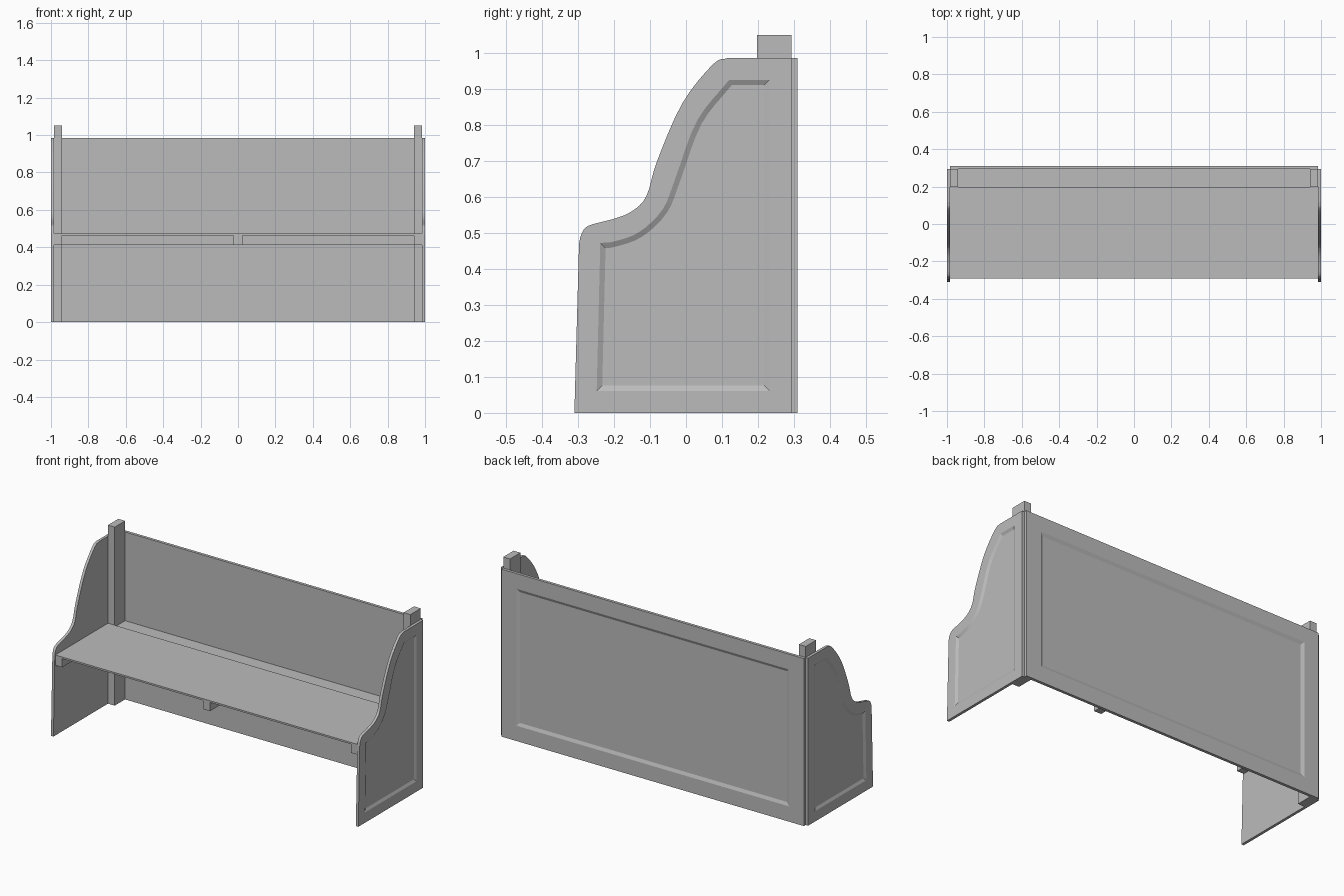
import bpy, bmesh
from mathutils import Vector, Matrix

cube = bpy.data.objects.get("Cube")
if cube:
    bpy.data.objects.remove(cube)

GREY = (0.5, 0.5, 0.5, 1.0)
mat = bpy.data.materials.new("plain_grey")
mat.use_nodes = True
mat.diffuse_color = GREY
mat.node_tree.nodes["Principled BSDF"].inputs["Base Color"].default_value = GREY


def finish(name, bm):
    mesh = bpy.data.meshes.new(name)
    bm.to_mesh(mesh)
    bm.free()
    mesh.materials.append(mat)
    obj = bpy.data.objects.new(name, mesh)
    bpy.context.scene.collection.objects.link(obj)
    return obj


def box(name, lo, hi):
    """Axis-aligned block between two corners."""
    lo, hi = Vector(lo), Vector(hi)
    bm = bmesh.new()
    bmesh.ops.create_cube(bm, size=1)
    bmesh.ops.scale(bm, vec=hi - lo, verts=bm.verts)
    bmesh.ops.translate(bm, vec=(lo + hi) / 2, verts=bm.verts)
    return finish(name, bm)


def smooth(points, steps=4):
    """Catmull-Rom curve through the points."""
    p = [Vector(q) for q in points]
    p = [2 * p[0] - p[1]] + p + [2 * p[-1] - p[-2]]
    out = []
    for a, b, c, d in zip(p, p[1:], p[2:], p[3:]):
        for i in range(steps):
            t = i / steps
            out.append(b + (c - a) * t / 2 + (2 * a - 5 * b + 4 * c - d) * t * t / 2
                       + (3 * b - a - 3 * c + d) * t ** 3 / 2)
    return out + [p[-2]]


def panel(name, outline, groove, thick, bevel, depth, matrix):
    """Board in local XY, its outer face (+Z) carrying a sunken field with sloped sides."""
    bm = bmesh.new()

    def loop(points, z):
        vs = [bm.verts.new((p[0], p[1], z)) for p in points]
        return vs, [bm.edges.new((vs[i - 1], v)) for i, v in enumerate(vs)]

    front, front_edges = loop(outline, thick)
    rim, rim_edges = loop(groove, thick)
    back, _ = loop(outline, 0)
    bmesh.ops.triangle_fill(bm, edges=front_edges + rim_edges, use_beauty=True, normal=(0, 0, 1))
    for i in range(len(front)):
        bm.faces.new((front[i - 1], front[i], back[i], back[i - 1]))
    bm.faces.new(back)
    field = bm.faces.new(rim)
    field.normal_update()
    bmesh.ops.inset_individual(bm, faces=[field], thickness=bevel, use_even_offset=True)
    bmesh.ops.translate(bm, vec=(0, 0, -depth), verts=field.verts)
    bmesh.ops.transform(bm, matrix=matrix, verts=bm.verts)
    bmesh.ops.recalc_face_normals(bm, faces=bm.faces)
    return finish(name, bm)


INNER, BACK, TOP = 0.984, 0.293, 0.985   # inside of ends, front of back board, board height

# Scrolled bench ends
outline = [(BACK, 0), (-0.31, 0)] + smooth(
    [(-0.297, 0.47), (-0.29, 0.497), (-0.27, 0.52), (-0.2, 0.539), (-0.15, 0.56),
     (-0.11, 0.602), (-0.08, 0.70), (-0.01, 0.86), (0.075, 0.968), (0.115, TOP)]) + [(BACK, TOP)]
groove = [(0.232, 0.061), (-0.248, 0.061)] + smooth(
    [(-0.238, 0.472), (-0.2, 0.476), (-0.13, 0.502), (-0.065, 0.565), (-0.03, 0.65),
     (0.03, 0.81), (0.12, 0.925)]) + [(0.232, 0.925)]
for side, s in (("left", 1), ("right", -1)):
    place = Matrix(((0, 0, s, s * INNER), (1, 0, 0, 0), (0, 1, 0, 0), (0, 0, 0, 1)))
    panel(side + "_end_panel", outline, groove, 0.016, 0.015, 0.008, place)

# Back board
def rect(x, z0, z1):
    return [(-x, z0), (x, z0), (x, z1), (-x, z1)]

place = Matrix(((1, 0, 0, 0), (0, 0, 1, BACK), (0, 1, 0, 0), (0, 0, 0, 1)))
panel("back_panel", rect(INNER, 0, TOP), rect(0.887, 0.09, 0.895), 0.017, 0.018, 0.008, place)

# Rear posts and the seat bearers beside them
POST_Y, POST_X, RAIL_Z, SEAT_Z, FRONT = 0.197, 0.94, 0.412, 0.463, -0.292
for side, s in (("left", 1), ("right", -1)):
    xs = sorted((s * POST_X, s * INNER))
    box(side + "_post", (xs[0], POST_Y, 0), (xs[1], BACK, 1.05))
    box(side + "_bearer", (xs[0], FRONT, RAIL_Z), (xs[1], POST_Y, SEAT_Z))

# Middle bearer, rear rail and seat
box("middle_bearer", (-0.023, FRONT, RAIL_Z), (0.023, POST_Y, SEAT_Z))
box("rear_rail", (-POST_X, POST_Y, RAIL_Z), (POST_X, BACK, SEAT_Z))
box("seat", (-INNER, FRONT, SEAT_Z), (INNER, POST_Y, 0.473))
